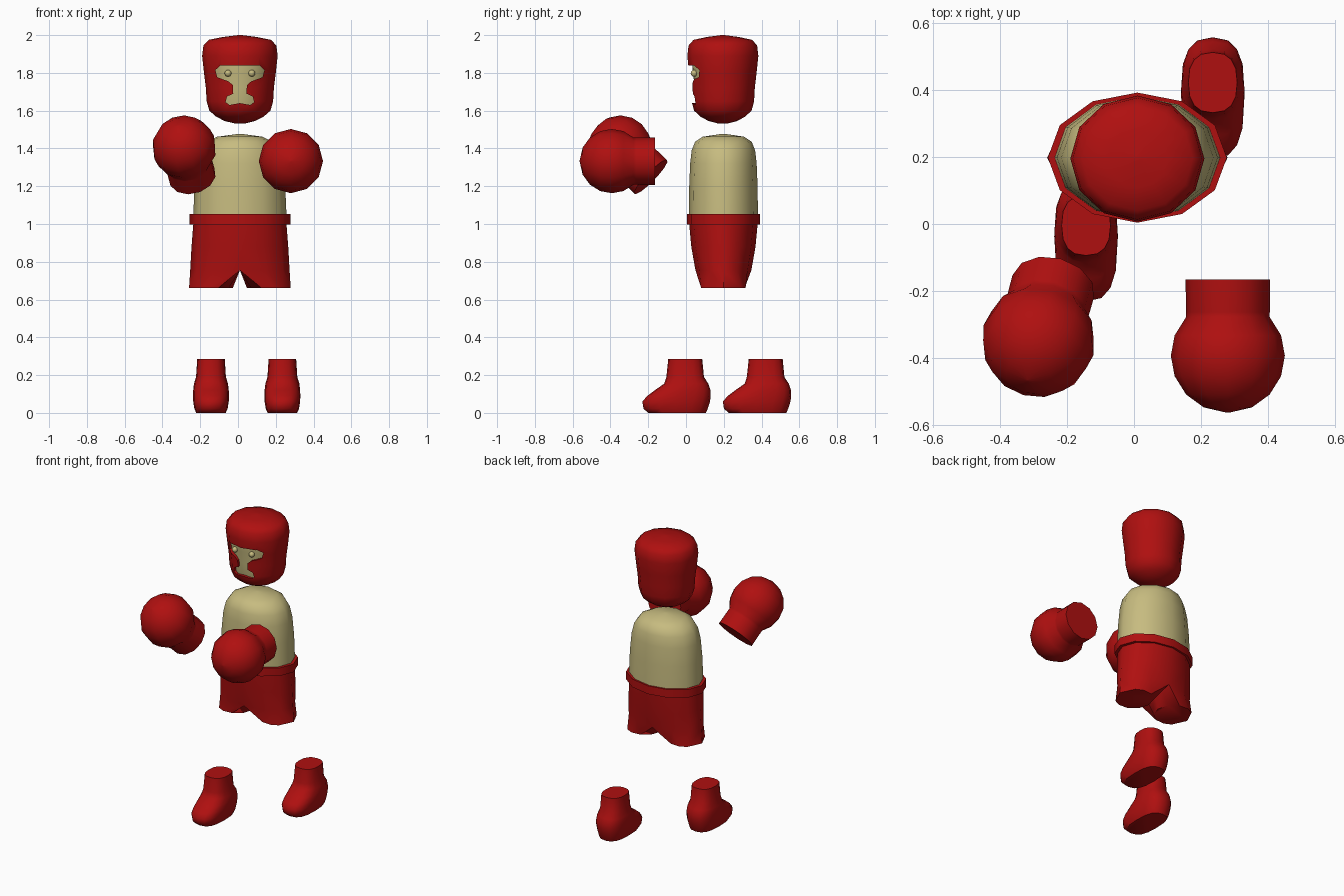
import bpy, bmesh, math
from mathutils import Vector

if "Cube" in bpy.data.objects:
    bpy.data.objects.remove(bpy.data.objects["Cube"])

CX, CY = 0.01, 0.198          # centre of the body column


def material(name, rgb):
    m = bpy.data.materials.new(name)
    m.diffuse_color = (*rgb, 1)
    m.use_nodes = True
    m.node_tree.nodes["Principled BSDF"].inputs["Base Color"].default_value = m.diffuse_color
    return m


RED = material("boxing red", (0.43, 0.005, 0.005))
TAN = material("tan skin", (0.57, 0.50, 0.215))


def finish(name, bm, mat, loc=(0, 0, 0), smooth=50):
    bmesh.ops.remove_doubles(bm, verts=bm.verts, dist=1e-5)
    bmesh.ops.recalc_face_normals(bm, faces=bm.faces)
    me = bpy.data.meshes.new(name)
    bm.to_mesh(me)
    bm.free()
    me.materials.append(mat)
    ob = bpy.data.objects.new(name, me)
    bpy.context.collection.objects.link(ob)
    ob.location = loc
    if smooth:
        shade(ob, smooth)
    return ob


def shade(ob, angle):
    bpy.ops.object.select_all(action='DESELECT')
    bpy.context.view_layer.objects.active = ob
    ob.select_set(True)
    bpy.ops.object.shade_smooth_by_angle(angle=math.radians(angle))


def ring(z, rx, ry, cy=0, p=2.0, n=12):
    """Horizontal (super)ellipse; p > 2 is squarer."""
    pts = []
    for i in range(n):
        c, s = math.cos(2 * math.pi * i / n), math.sin(2 * math.pi * i / n)
        pts.append((rx * math.copysign(abs(c) ** (2 / p), c),
                    cy + ry * math.copysign(abs(s) ** (2 / p), s), z))
    return pts


def loft(name, rings, mat, loc=(0, 0, 0), smooth=50):
    bm = bmesh.new()
    vs = [[bm.verts.new(p) for p in r] for r in rings]
    n = len(vs[0])
    for a, b in zip(vs, vs[1:]):
        for i in range(n):
            j = (i + 1) % n
            bm.faces.new((a[i], a[j], b[j], b[i]))
    bm.faces.new(vs[0])
    bm.faces.new(vs[-1])
    bmesh.ops.dissolve_degenerate(bm, edges=bm.edges, dist=1e-6)
    return finish(name, bm, mat, loc, smooth)


# --- head: red hood with a face opening, tan face inside ---
HEAD = [(1.533, 0.03), (1.545, 0.08), (1.568, 0.125), (1.60, 0.162), (1.65, 0.176),
        (1.72, 0.18), (1.80, 0.19), (1.89, 0.2), (1.945, 0.193), (1.975, 0.165),
        (1.99, 0.09), (2.0, 0.01)]
head = loft("hood", [ring(z, r, r * 0.94) for z, r in HEAD], RED, (CX, CY - 0.003, 0), 0)
loft("face", [ring(z, r - 0.022, (r - 0.022) * 0.94, n=24) for z, r in HEAD[3:9]],
     TAN, (CX, CY - 0.003, 0))

half = [(0.105, 1.838), (0.13, 1.815), (0.12, 1.777), (0.06, 1.755), (0.037, 1.735),
        (0.035, 1.69), (0.068, 1.675), (0.076, 1.645), (0.055, 1.63)]
outline = half + [(0, 1.64)] + [(-x, z) for x, z in reversed(half)]
cutter = loft("face_cutter", [[(x, y, z) for x, z in outline] for y in (-0.1, 0.1)],
              RED, (CX, 0, 0), 0)
cut = head.modifiers.new("opening", 'BOOLEAN')
cut.object, cut.operation, cut.solver = cutter, 'DIFFERENCE', 'EXACT'
bpy.context.view_layer.objects.active = head
bpy.ops.object.modifier_apply(modifier=cut.name)
bpy.data.objects.remove(cutter)
shade(head, 45)

for side in (-1, 1):
    bm = bmesh.new()
    bmesh.ops.create_uvsphere(bm, u_segments=12, v_segments=8, radius=0.018)
    finish("eye", bm, TAN, (CX + 0.063 * side, 0.043, 1.798))

# --- torso ---
TORSO = [(1.02, 0.248, 0.183), (1.2, 0.24, 0.181), (1.32, 0.227, 0.176), (1.39, 0.208, 0.168),
         (1.435, 0.175, 0.15), (1.462, 0.12, 0.11), (1.477, 0.01, 0.01)]
loft("torso", [ring(*t) for t in TORSO], TAN, (CX, CY, 0))

# --- waistband ---
loft("waistband", [ring(0.998, 0.267, 0.194), ring(1.053, 0.267, 0.194)], RED, (CX, CY, 0))

# --- shorts: two half-rings that turn into round leg ends ---
bm = bmesh.new()
for side in (-1, 1):
    rows = []
    for z, rx, ry in ((1.02, 0.245, 0.183), (0.88, 0.256, 0.17), (0.755, 0.263, 0.148)):
        pts = [(rx * math.cos(a), ry * math.sin(a)) for a in
               (math.radians(-90 + 30 * i) for i in range(7))]
        pts += [(0, ry * k) for k in (0.5, 0, -0.5)]
        rows.append([bm.verts.new((side * x, y, z)) for x, y in pts])
    angles = [-110, -78, -52, 0, 52, 78, 110, 145, 180, 215]
    rows.append([bm.verts.new((side * (0.153 + 0.116 * math.cos(math.radians(a))),
                               0.12 * math.sin(math.radians(a)), 0.662)) for a in angles])
    for k, (a, b) in enumerate(zip(rows, rows[1:])):
        for i in range(10 if k == 2 else 6):     # inner wall only below the crotch
            j = (i + 1) % 10
            bm.faces.new((a[i], a[j], b[j], b[i]))
    bm.faces.new(rows[-1])
finish("shorts", bm, RED, (CX, CY, 0))

# --- gloves: ball and cuff turned around one axis ---
R = 0.17
glove = [(R * math.cos(t), R * math.sin(t)) for t in
         (math.radians(a) for a in (-89, -65, -43, -21, 0, 21, 43))]
glove += [(0.125, 0.13), (0.126, 0.228)]
for name, loc, axis in (("right_glove", (-0.285, -0.347, 1.405), (0.045, 0.165, -0.16)),
                        ("left_glove", (0.28, -0.393, 1.333), (0, 1, 0))):
    ob = loft(name, [ring(t, r, r) for r, t in glove], RED, loc)
    ob.rotation_mode = 'QUATERNION'
    ob.rotation_quaternion = Vector(axis).to_track_quat('Z', 'Y')

# --- shoes: z, half width, toe y, heel y, squareness ---
SHOE = [(0, 0.078, -0.2, 0.105, 2.7), (0.022, 0.088, -0.225, 0.115, 2.7),
        (0.06, 0.094, -0.231, 0.127, 2.7), (0.09, 0.095, -0.205, 0.131, 2.7),
        (0.12, 0.094, -0.165, 0.13, 2.6), (0.155, 0.09, -0.115, 0.118, 2.5),
        (0.19, 0.079, -0.104, 0.095, 2.5), (0.284, 0.073, -0.094, 0.086, 2.5)]
for name, loc in (("right_shoe", (-0.143, 0, 0)), ("left_shoe", (0.235, 0.426, 0))):
    loft(name, [ring(z, w, (b - a) / 2, (a + b) / 2, p, 16) for z, w, a, b, p in SHOE], RED, loc)
